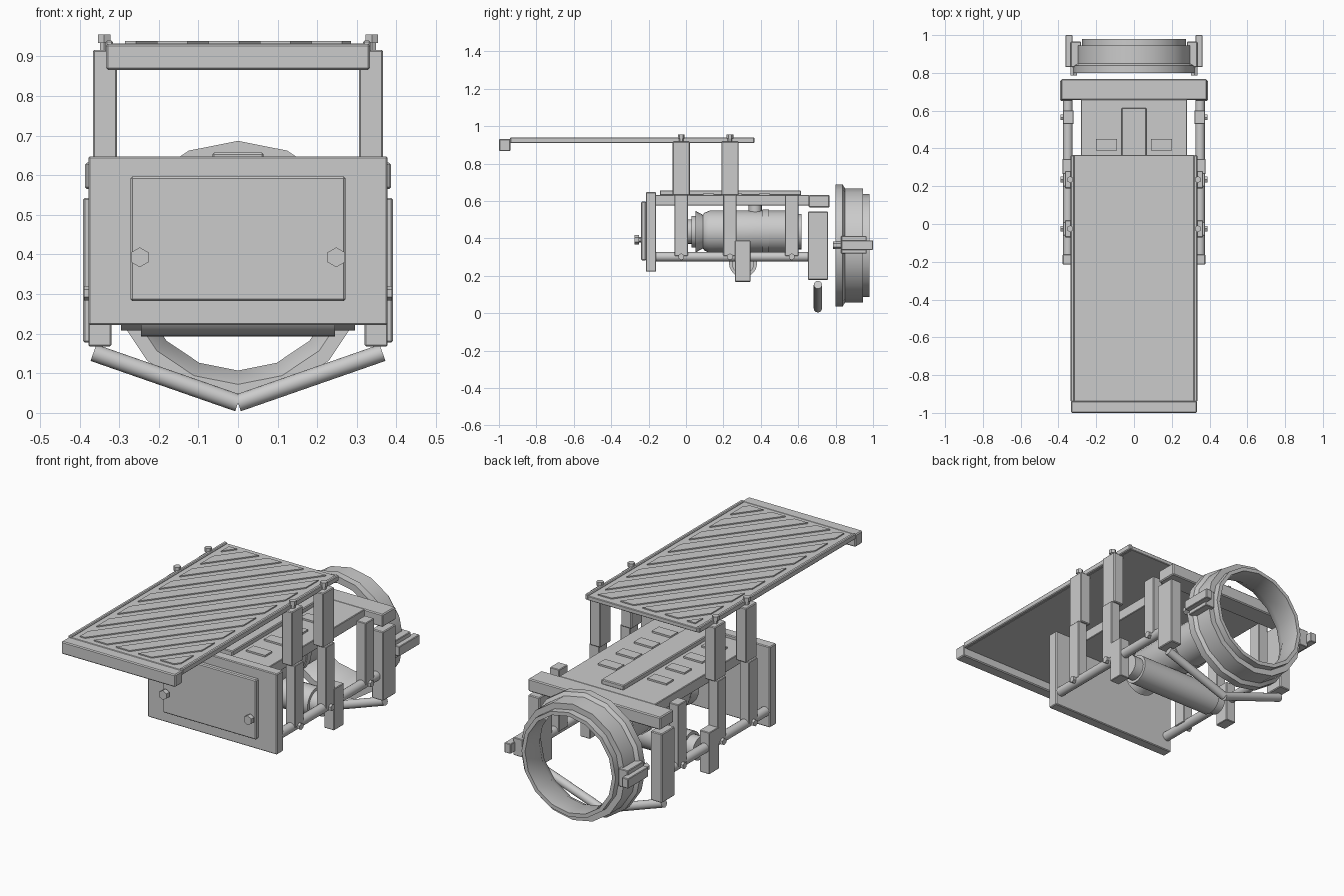
import bpy, bmesh, math
from mathutils import Vector, Matrix

if "Cube" in bpy.data.objects:
    bpy.data.objects.remove(bpy.data.objects["Cube"])

grey = bpy.data.materials.new("light_grey")
grey.diffuse_color = (0.6, 0.6, 0.6, 1)
grey.use_nodes = True
grey.node_tree.nodes["Principled BSDF"].inputs["Base Color"].default_value = grey.diffuse_color


def finish(name, bm, bevel=0.0, smooth=False):
    bmesh.ops.recalc_face_normals(bm, faces=bm.faces)
    me = bpy.data.meshes.new(name)
    bm.to_mesh(me)
    bm.free()
    ob = bpy.data.objects.new(name, me)
    bpy.context.collection.objects.link(ob)
    me.materials.append(grey)
    if bevel:
        mod = ob.modifiers.new("bevel", 'BEVEL')
        mod.width, mod.segments = bevel, 1
    if smooth:
        bpy.ops.object.select_all(action='DESELECT')
        ob.select_set(True)
        bpy.context.view_layer.objects.active = ob
        bpy.ops.object.shade_smooth_by_angle(angle=math.radians(35))
    return ob


def box(name, x, y, z, bevel=0.003):
    bm = bmesh.new()
    size = Vector((x[1] - x[0], y[1] - y[0], z[1] - z[0]))
    mid = Vector((x[0] + x[1], y[0] + y[1], z[0] + z[1])) / 2
    bmesh.ops.create_cube(bm, size=1, matrix=Matrix.Translation(mid) @ Matrix.Diagonal(size.to_4d()))
    return finish(name, bm, bevel)


def rod(name, a, b, r, sides=16):
    a, b = Vector(a), Vector(b)
    rot = (b - a).to_track_quat('Z', 'Y').to_matrix().to_4x4()
    bm = bmesh.new()
    bmesh.ops.create_cone(bm, cap_ends=True, segments=sides, radius1=r, radius2=r,
                          depth=(b - a).length, matrix=Matrix.Translation((a + b) / 2) @ rot)
    return finish(name, bm, smooth=sides > 8)


def lathe(name, profile, centre, axis, sides, closed=False):
    """Spin (radius, position along axis) points round the x or y axis."""
    bm = bmesh.new()
    rings = []
    for r, t in profile:
        ring = []
        for i in range(sides):
            a = 2 * math.pi * i / sides
            u, v = r * math.cos(a), r * math.sin(a)
            p = Vector((u, t, v)) if axis == 'y' else Vector((t, u, v))
            ring.append(bm.verts.new(p + Vector(centre)))
        rings.append(ring)
    pairs = list(zip(rings, rings[1:]))
    if closed:
        pairs.append((rings[-1], rings[0]))
    else:
        bm.faces.new(rings[0])
        bm.faces.new(rings[-1])
    for p, q in pairs:
        for i in range(sides):
            j = (i + 1) % sides
            bm.faces.new((p[i], p[j], q[j], q[i]))
    return finish(name, bm, smooth=True)


def span(s, a, b):
    return tuple(sorted((s * a, s * b)))


# Canopy: slab, front lip and edge rails
box("canopy_slab", (-.32, .32), (-.94, .365), (.91, .933))
box("canopy_lip", (-.333, .333), (-1, -.938), (.866, .932), .005)
for s in (-1, 1):
    box("canopy_rail", span(s, .316, .335), (-.94, .365), (.91, .94), .004)

# Diagonal ribs: cut a rectangle along slanted lines, keep alternate strips
bm = bmesh.new()
bmesh.ops.create_grid(bm, x_segments=1, y_segments=1, size=1,
                      matrix=Matrix.Translation((0, -.29, .932)) @ Matrix.Diagonal((.285, .62, 1, 1)))
normal = Vector((.8, -.6, 0))
pitch = .104
for k in range(-14, 15):
    for off in (0, .6):
        bmesh.ops.bisect_plane(bm, geom=bm.verts[:] + bm.edges[:] + bm.faces[:], dist=1e-5,
                               plane_co=Vector((0, -.29, .932)) + normal * (k + off) * pitch,
                               plane_no=normal)
gaps = [f for f in bm.faces
        if ((f.calc_center_median() - Vector((0, -.29, .932))).dot(normal) / pitch) % 1 > .6]
bmesh.ops.delete(bm, geom=gaps, context='FACES')
ext = bmesh.ops.extrude_face_region(bm, geom=bm.faces[:])
bmesh.ops.translate(bm, vec=(0, 0, .007),
                    verts=[g for g in ext['geom'] if isinstance(g, bmesh.types.BMVert)])
finish("canopy_ribs", bm)

# Front plate with cover and knobs
box("front_plate", (-.378, .378), (-.215, -.16), (.222, .648), .004)
box("front_cover", (-.272, .272), (-.24, -.213), (.282, .597), .005)
for s in (-1, 1):
    rod("cover_knob_stem", (s * .248, -.255, .393), (s * .248, -.235, .393), .015, 6)
    rod("cover_knob", (s * .248, -.275, .393), (s * .248, -.25, .393), .025, 6)

# Deck with central strip and small raised pads
box("deck", (-.28, .28), (-.165, .66), (.575, .632))
box("deck_strip", (-.065, .065), (-.14, .615), (.63, .657), .004)
for s in (-1, 1):
    for i in range(4):
        y = -.06 + i * .15
        box("deck_pad", span(s, .09, .2), (y, y + .06), (.63, .641), 0)

# Side frames
for s in (-1, 1):
    rod("lower_rail", (s * .35, -.165, .302), (s * .35, .66, .302), .025)
    for y in (-.025, .235):
        box("upper_post", span(s, .305, .366), (y - .046, y + .046), (.63, .917), .004)
        rod("canopy_bolt_stem", (s * .338, y, .91), (s * .338, y, .945), .012, 6)
        rod("canopy_bolt", (s * .338, y, .934), (s * .338, y, .956), .018, 6)
    for y in (-.025, .235, .565):
        box("lower_post", span(s, .32, .376), (y - .036, y + .036), (.305, .632), .003)
        rod("rail_bolt", (s * .36, y, .302), (s * .389, y, .302), .018, 6)
    box("foot_block", span(s, .32, .378), (.262, .345), (.168, .388), .003)
    box("rear_block", span(s, .325, .391), (.652, .76), (.178, .543), .004)
    rod("rear_brace", (s * .365, .705, .152), (0, .705, .025), .022)
box("rear_beam", (-.386, .386), (.656, .767), (.565, .632), .005)

# Long motor body with stepped nose and top fitting
lathe("motor_body", [(.065, .012), (.065, .03), (.085, .03), (.085, .05), (.112, .05), (.09, .09),
                     (.102, .10), (.112, .125), (.112, .41), (.118, .41), (.118, .445),
                     (.112, .445), (.112, .60), (.095, .60), (.095, .617)],
      (0, 0, .436), 'y', 24)
rod("motor_fitting", (0, .37, .52), (0, .37, .58), .035)

# Cross drum below the motor
lathe("cross_drum", [(.06, -.295), (.06, -.245), (.075, -.245), (.075, .245), (.06, .245),
                     (.06, .295)], (0, .305, .268), 'x', 24)

# Rear ring: flange, band and narrower rim, open through the middle
lathe("rear_ring", [(.29, .80), (.325, .80), (.325, .838), (.306, .85), (.306, .945),
                    (.275, .945), (.275, .98), (.255, .98), (.255, .86)],
      (0, 0, .362), 'y', 16, closed=True)

# Ring side brackets
for s in (-1, 1):
    box("ring_pad", span(s, .28, .335), (.83, .965), (.318, .412), .003)
    box("ring_clamp", span(s, .325, .362), (.83, 1.0), (.338, .39), .003)
    rod("ring_pin", (s * .32, .785, .364), (s * .32, .84, .364), .02, 6)
